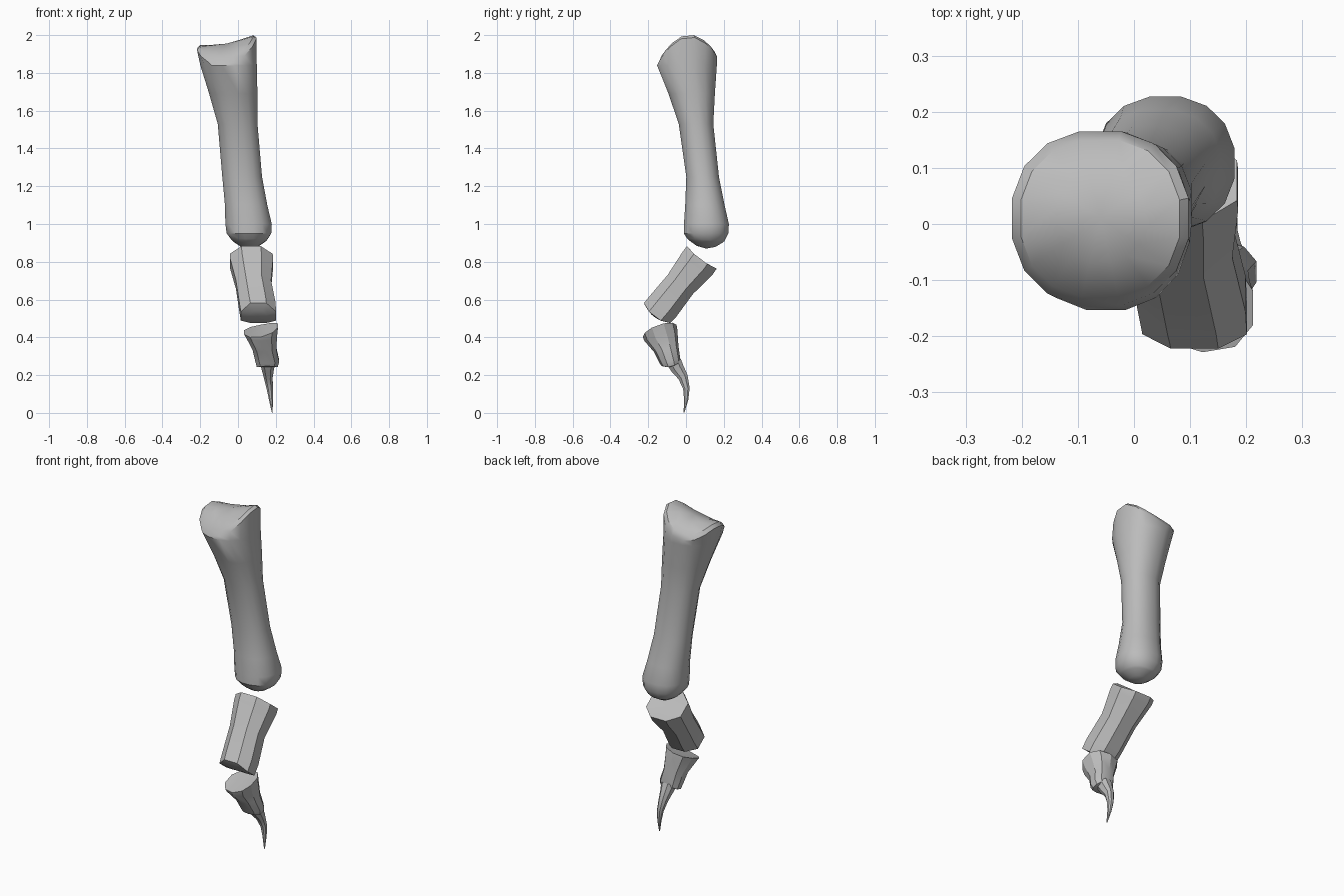
import bpy
import bmesh
from math import sin, cos, pi, radians, copysign
from mathutils import Vector, Matrix

cube = bpy.data.objects.get("Cube")
if cube:
    bpy.data.objects.remove(cube, do_unlink=True)

# Single bone colour
bone = bpy.data.materials.new("bone_grey")
bone.use_nodes = True
colour = (0.5, 0.5, 0.5, 1)
bone.diffuse_color = colour
bone.node_tree.nodes["Principled BSDF"].inputs["Base Color"].default_value = colour


def flat(u, v):
    return 0.0


def loft(name, rings, sides, top=flat, bottom=flat, insets=(0.9, 0.5), square=0.9, smooth=30, turn=0.5):
    """Skin oval rings (x, y, z, half width, half depth, tilt) from top to bottom.
    The end surfaces are shaped by top(u, v) and bottom(u, v) along the ring axis."""
    bm = bmesh.new()

    def point(ring, u, v, rise=0.0):
        x, y, z, rx, ry, tilt = ring
        local = Vector((u * rx, v * ry, rise))
        return bm.verts.new(Matrix.Rotation(radians(tilt), 3, 'X') @ local + Vector((x, y, z)))

    def loop(ring, scale=1.0, shape=flat):
        verts = []
        for i in range(sides):
            a = 2 * pi * (i + turn) / sides
            u, v = (scale * copysign(abs(t) ** square, t) for t in (cos(a), sin(a)))
            verts.append(point(ring, u, v, shape(u, v)))
        return verts

    first, last = rings[0], rings[-1]
    loops = [loop(first, s, top) for s in reversed(insets)]
    loops += [loop(first, 1, top)] + [loop(r) for r in rings[1:-1]] + [loop(last, 1, bottom)]
    loops += [loop(last, s, bottom) for s in insets]
    for a, b in zip(loops, loops[1:]):
        for i in range(sides):
            j = (i + 1) % sides
            bm.faces.new((a[i], b[i], b[j], a[j]))
    for ring, shape, edge in ((first, top, loops[0]), (last, bottom, loops[-1])):
        pole = point(ring, 0, 0, shape(0, 0))
        for i in range(sides):
            bm.faces.new((pole, edge[i], edge[(i + 1) % sides]))
    bmesh.ops.recalc_face_normals(bm, faces=bm.faces)
    mesh = bpy.data.meshes.new(name)
    bm.to_mesh(mesh)
    bm.free()
    mesh.materials.append(bone)
    obj = bpy.data.objects.new(name, mesh)
    bpy.context.collection.objects.link(obj)
    bpy.ops.object.select_all(action='DESELECT')
    obj.select_set(True)
    bpy.context.view_layer.objects.active = obj
    bpy.ops.object.shade_smooth_by_angle(angle=radians(smooth))
    return obj


def saddle(u, v):
    rim = max(0, (u * u + v * v) ** 0.5 - 0.88)
    return 0.03 * u + 0.03 * u * u - 0.07 * v * v + 0.015 * v - 0.2 * rim


def knuckle(u, v):
    return -0.065 * (1 - u * u - v * v)


# Long upper bone: saddle joint on top, rounded knuckle below
loft("long_bone", [
    (-0.06, 0.01, 1.955, 0.16, 0.158, 0),
    (-0.05, 0.005, 1.84, 0.152, 0.161, 0),
    (-0.025, 0.03, 1.69, 0.13, 0.125, 0),
    (-0.002, 0.053, 1.53, 0.107, 0.093, 0),
    (0.022, 0.088, 1.25, 0.107, 0.088, 0),
    (0.043, 0.1, 1.1, 0.114, 0.106, 0),
    (0.056, 0.108, 1.0, 0.125, 0.121, 0),
    (0.058, 0.106, 0.95, 0.12, 0.12, 0),
    (0.06, 0.106, 0.915, 0.095, 0.1, 0),
], 16, saddle, lambda u, v: -0.045 * (1 - u * u - v * v) - 0.006 * v, smooth=35)

# Middle bone: faceted, leaning forward
loft("middle_bone", [
    (0.07, 0.085, 0.825, 0.122, 0.106, -37),
    (0.072, 0.06, 0.79, 0.122, 0.107, -37),
    (0.082, -0.03, 0.68, 0.1, 0.09, -37),
    (0.103, -0.125, 0.56, 0.103, 0.096, -37),
    (0.108, -0.15, 0.532, 0.1, 0.094, -37),
], 8, lambda u, v: 0.015 * v * v - 0.015, lambda u, v: -0.03 * (1 - v * v), smooth=25)

# Lower bone: short, flared at the cupped top
loft("lower_bone", [
    (0.122, -0.142, 0.442, 0.094, 0.095, 20),
    (0.124, -0.133, 0.41, 0.086, 0.092, 18),
    (0.14, -0.105, 0.34, 0.066, 0.067, 15),
    (0.155, -0.085, 0.275, 0.066, 0.056, 14),
    (0.155, -0.08, 0.26, 0.058, 0.05, 14),
], 10, lambda u, v: 0.02 * u + 0.012 * u * u - 0.008, lambda u, v: -0.015 * (1 - v * v), smooth=30)

# Claw: thin curved taper
loft("claw", [
    (0.157, -0.062, 0.268, 0.042, 0.042, 30),
    (0.158, -0.045, 0.235, 0.034, 0.038, 35),
    (0.16, -0.016, 0.19, 0.025, 0.028, 25),
    (0.168, 0.002, 0.13, 0.018, 0.019, 10),
    (0.174, 0.001, 0.07, 0.011, 0.012, -8),
    (0.181, -0.01, 0.006, 0.003, 0.003, -12),
], 8, smooth=35, bottom=lambda u, v: -0.006 * (1 - u * u - v * v))
